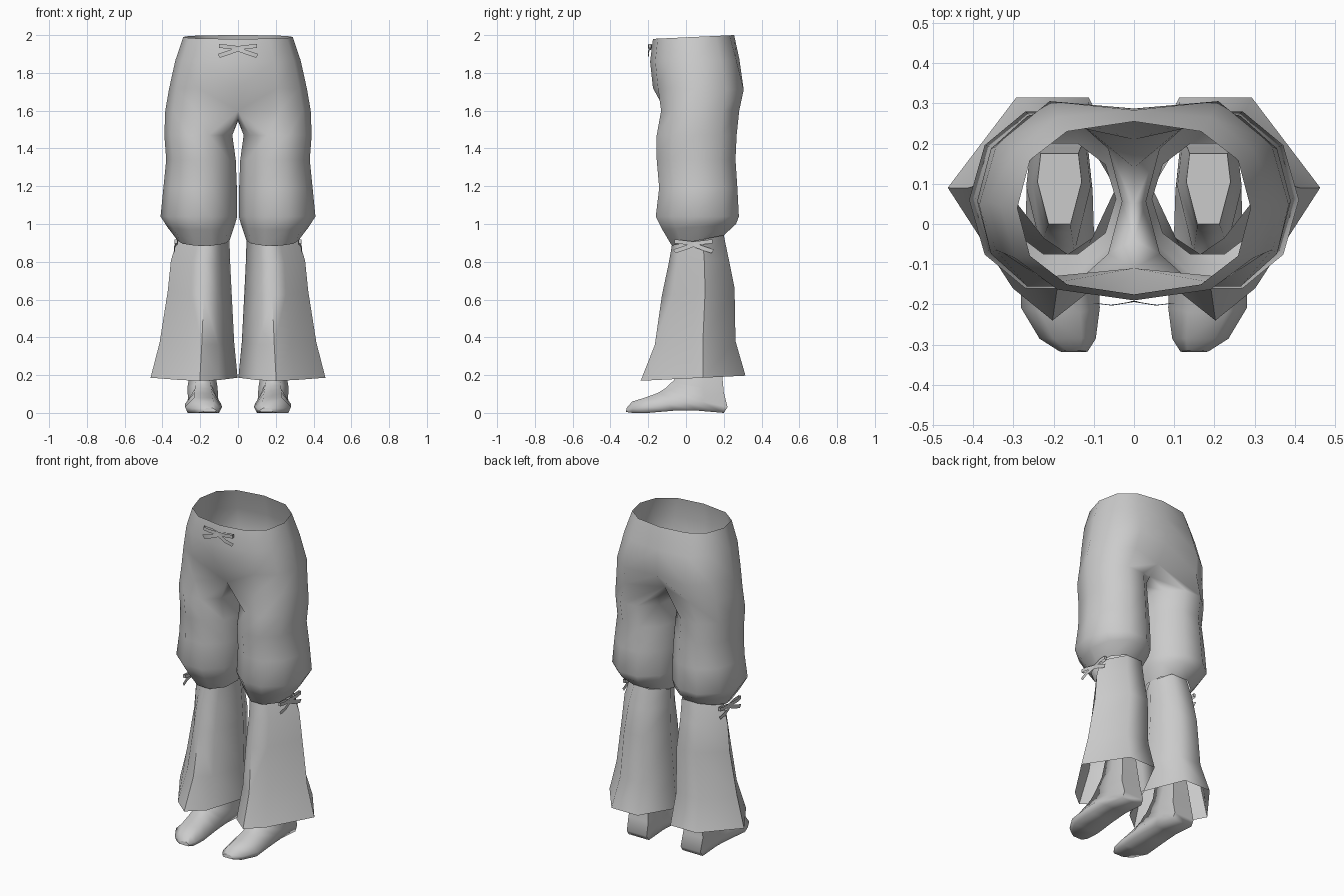
import bpy, math

if "Cube" in bpy.data.objects:
    bpy.data.objects.remove(bpy.data.objects["Cube"])

grey = bpy.data.materials.new("light grey")
grey.diffuse_color = (0.6, 0.6, 0.6, 1)
grey.use_nodes = True
grey.node_tree.nodes["Principled BSDF"].inputs["Base Color"].default_value = grey.diffuse_color


def make(name, verts, faces, mirror=True, angle=70):
    me = bpy.data.meshes.new(name)
    me.from_pydata(verts, [], faces)
    me.materials.append(grey)
    me.shade_smooth()
    me.set_sharp_from_angle(angle=math.radians(angle))
    ob = bpy.data.objects.new(name, me)
    bpy.context.collection.objects.link(ob)
    if mirror:
        mod = ob.modifiers.new("mirror", 'MIRROR')
        mod.use_mirror_merge = True
        mod.merge_threshold = 0.001
    return ob


def bridge(start, n, rings, closed=True):
    """Quads between consecutive rings running downwards."""
    faces = []
    for r in range(rings - 1):
        a, b = start + r * n, start + (r + 1) * n
        for i in range(n if closed else n - 1):
            j = (i + 1) % n
            faces.append((a + j, a + i, b + i, b + j))
    return faces


def spow(v, p):
    return math.copysign(abs(v) ** p, v)


# Trousers, upper part: half rings round the pelvis, then full rings down the thigh
verts, faces = [], []
# z front, z back, half width, y front, y back, bulge of the seat
pelvis = [(1.98, 2.0, .29, -.175, .255, 0.0),
          (1.86, 1.87, .332, -.19, .283, 0.01),
          (1.72, 1.71, .365, -.175, .287, 0.045),
          (1.60, 1.60, .385, -.155, .25, 0.055)]
for zf, zb, w, yf, yb, bulge in pelvis:
    for k in range(7):
        t = math.radians(30 * k - 90)
        s = spow(math.sin(t), .85)
        y = (yf + yb) / 2 + (yb - yf) / 2 * s
        y += bulge if k == 5 else bulge * .6 if k == 4 else 0
        x = 0 if k in (0, 6) else w * math.cos(t) ** .8
        verts.append((x, y, zf + (zb - zf) * (s + 1) / 2))
faces += bridge(0, 7, 4, closed=False)
# Crotch: pull the seam in and close the ring along the centre line
verts[21] = (0, -.11, 1.60)
verts[27] = (0, .21, 1.61)
verts += [(0, .14, 1.56), (0, .05, 1.545), (0, -.04, 1.555)]
# z front, z back, inner x, outer x, y front, y back
thigh = [(1.47, 1.47, .03, .39, -.155, .268),
         (1.34, 1.34, .012, .38, -.155, .262),
         (1.19, 1.19, .006, .395, -.142, .272),
         (1.04, 1.04, .004, .41, -.16, .28),
         (.97, 1.0, .02, .375, -.125, .265),
         (.885, .94, .045, .32, -.075, .20)]
for zf, zb, x0, x1, yf, yb in thigh:
    for k in range(10):
        t = math.radians(36 * (k - 3))
        s = math.sin(t) / .951
        verts.append(((x0 + x1) / 2 + (x1 - x0) / 2 * math.cos(t),
                      (yf + yb) / 2 + (yb - yf) / 2 * s,
                      zf + (zb - zf) * (s + 1) / 2))
faces += bridge(21, 10, 7)
make("trousers_upper", verts, faces)

# Flared lower leg: seven-sided rings with the hem outline
hem = [(1, .19), (.26, 1), (-.52, 1), (-1, .19), (-.57, -.71), (-.13, -1), (.3, -.71)]
flare = [(.885, .94, .045, .32, -.075, .20),
         (.79, .82, .042, .355, -.092, .225),
         (.62, .66, .034, .372, -.128, .257),
         (.36, .38, .02, .415, -.165, .262),
         (.17, .197, .002, .463, -.24, .315)]
verts = []
for zf, zb, x0, x1, yf, yb in flare:
    for u, v in hem:
        verts.append(((x0 + x1) / 2 + (x1 - x0) / 2 * u,
                      (yf + yb) / 2 + (yb - yf) / 2 * v,
                      zf + (zb - zf) * (v + 1) / 2))
make("flared_leg", verts, bridge(0, 7, 5))

# Feet: six-sided sections from ankle to toe
section = [(-.5, 0), (-1, .6), (-.85, 1), (.85, 1), (1, .6), (.5, 0)]
# front/top y z, back/bottom y z, half width, centre x
foot = [(0, .34, .175, .34, .055, .185),
        (-.02, .24, .19, .22, .065, .188),
        (-.07, .165, .20, .11, .08, .188),
        (-.085, .155, .22, .03, .08, .185),
        (-.09, .15, .20, 0, .082, .185),
        (-.11, .13, .06, .012, .085, .185),
        (-.15, .105, -.06, .012, .095, .185),
        (-.22, .08, -.20, 0, .098, .183),
        (-.285, .06, -.285, 0, .07, .165),
        (-.315, .025, -.318, .005, .035, .15)]
verts = []
for ya, za, yb, zb, w, cx in foot:
    for u, v in section:
        verts.append((cx + w * u, ya + (yb - ya) * v, za + (zb - za) * v))
n = len(verts)
faces = [f[::-1] for f in bridge(0, 6, len(foot))]
faces += [tuple(range(6)), tuple(range(n - 1, n - 7, -1))]
make("foot", verts, faces, angle=80)


# Ribbon bows: two flat loops and two tails
def bow(name, loc, turn, mirror):
    v, f = [], []
    for s in (-1, 1):
        b = len(v)
        loop = [(0, 0), (.06, -.012), (.1, -.01), (.1, .004), (.05, .008), (0, 0)]
        for x, y in loop:
            rise = .12 * x
            v += [(s * x, y, rise - .009), (s * x, y, rise + .012)]
        f += [(b + 2 * i, b + 2 * i + 2, b + 2 * i + 3, b + 2 * i + 1) for i in range(5)]
        b = len(v)
        v += [(0, -.004, .006), (s * -.012, -.004, -.012), (s * .05, -.014, -.035),
              (s * .062, -.014, -.015), (s * .095, -.008, -.05), (s * .108, -.008, -.03)]
        f += [(b, b + 1, b + 2, b + 3), (b + 3, b + 2, b + 4, b + 5)]
    c, sn = math.cos(turn), math.sin(turn)
    v = [(loc[0] + x * c - y * sn, loc[1] + x * sn + y * c, loc[2] + z) for x, y, z in v]
    make(name, v, f, mirror, 40)


bow("waist_bow", (0, -.188, 1.93), 0, False)
bow("knee_bow", (.325, .04, .895), math.pi / 2, True)
